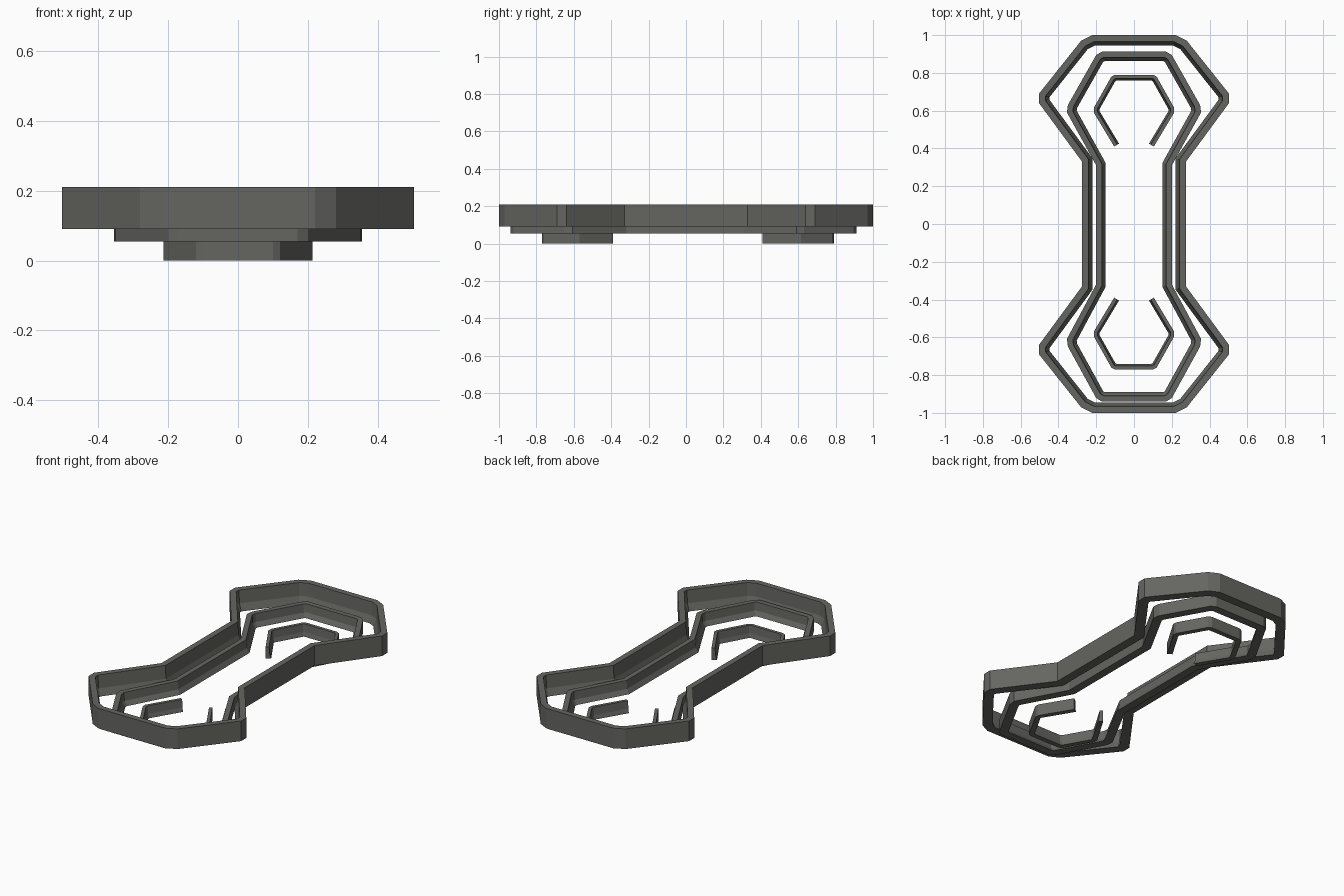
import bpy, bmesh
from mathutils import Vector

if "Cube" in bpy.data.objects:
    bpy.data.objects.remove(bpy.data.objects["Cube"])

grey = bpy.data.materials.new("dark warm grey")
grey.diffuse_color = (0.13, 0.13, 0.12, 1)
grey.use_nodes = True
grey.node_tree.nodes["Principled BSDF"].inputs["Base Color"].default_value = grey.diffuse_color


def inset(pts, d, closed):
    """Mitred offset to the right of a clockwise path (towards its inside)."""
    out, n = [], len(pts)
    for i, p in enumerate(pts):
        a = pts[i - 1] if (closed or i > 0) else None
        b = pts[(i + 1) % n] if (closed or i < n - 1) else None
        normals = []
        for u, v in ((a, p), (p, b)):
            if u is not None and v is not None:
                t = (v - u).normalized()
                normals.append(Vector((t.y, -t.x)))
        m = sum(normals, Vector((0, 0))).normalized()
        out.append(p + m * (d / m.dot(normals[0])))
    return out


def wall(name, path, z0, z1, rim, foot, closed):
    """Sweep a vertical wall with a wider inner foot along the path."""
    pts = [Vector(p) for p in path]
    h = z1 - z0
    profile = [(0, z0), (0, z1), (rim, z1), (rim + 0.004, z0 + 0.35 * h), (foot, z0)]
    bm = bmesh.new()
    rings = [[bm.verts.new((p.x, p.y, z)) for p in inset(pts, d, closed)]
             for d, z in profile]
    n, m = len(pts), len(profile)
    for i in range(n if closed else n - 1):
        j = (i + 1) % n
        for k in range(m):
            l = (k + 1) % m
            bm.faces.new((rings[k][i], rings[k][j], rings[l][j], rings[l][i]))
    if not closed:
        bm.faces.new([r[0] for r in rings])
        bm.faces.new([r[-1] for r in rings])
    bmesh.ops.recalc_face_normals(bm, faces=bm.faces)
    me = bpy.data.meshes.new(name)
    bm.to_mesh(me)
    bm.free()
    me.materials.append(grey)
    ob = bpy.data.objects.new(name, me)
    bpy.context.collection.objects.link(ob)
    return ob


def bone(q, low=1.0):
    """Mirror one quarter outline into a full clockwise dumbbell outline."""
    right = q + [(x, -y * low) for x, y in reversed(q)]
    return right + [(-x, y) for x, y in reversed(right)]


# outer raised frame
wall("outer_frame",
     bone([(0.22, 1.0), (0.28, 0.97), (0.503, 0.69), (0.503, 0.64), (0.275, 0.33)]),
     0.09, 0.21, 0.035, 0.055, True)

# middle frame, one step lower
wall("middle_frame",
     bone([(0.17, 0.912), (0.20, 0.895), (0.35, 0.63), (0.355, 0.59), (0.20, 0.31)], 1.03),
     0.055, 0.13, 0.03, 0.05, True)

# lowest open hexagons, one at each end
half = [(0.10, 0.79), (0.12, 0.78), (0.213, 0.615), (0.213, 0.59), (0.105, 0.41)]
back = [(-x, y) for x, y in reversed(half)] + half
wall("back_inner_hexagon", back, 0.0, 0.07, 0.019, 0.03, False)
front = [(-x, -y + 0.02) for x, y in back]
wall("front_inner_hexagon", front, 0.0, 0.07, 0.019, 0.03, False)
